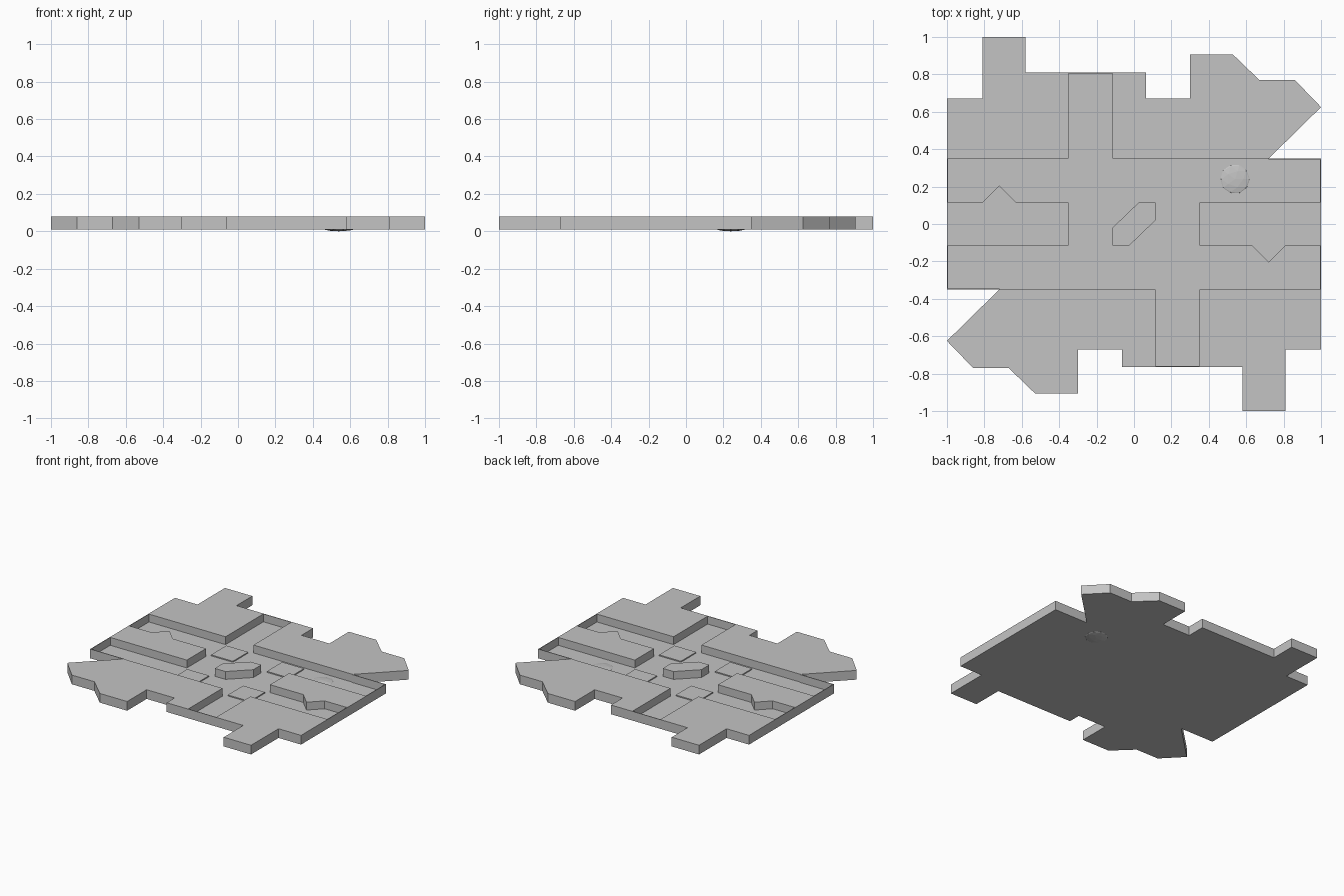
import bpy, bmesh
from mathutils import Matrix, Vector

cube = bpy.data.objects.get("Cube")
if cube:
    bpy.data.objects.remove(cube, do_unlink=True)

BOTTOM, FLOOR, TOP = 0.01, 0.02, 0.08
RIM = 0.005

grey = bpy.data.materials.new("plain_grey")
grey.use_nodes = True
grey.diffuse_color = (0.55, 0.55, 0.55, 1)
grey.node_tree.nodes["Principled BSDF"].inputs["Base Color"].default_value = grey.diffuse_color


def finish(name, bm):
    bmesh.ops.recalc_face_normals(bm, faces=bm.faces)
    mesh = bpy.data.meshes.new(name)
    bm.to_mesh(mesh)
    bm.free()
    mesh.materials.append(grey)
    obj = bpy.data.objects.new(name, mesh)
    bpy.context.collection.objects.link(obj)
    return obj


def slab(name, points, low, high):
    """Extrude a flat outline between two heights."""
    bm = bmesh.new()
    face = bm.faces.new([bm.verts.new((x, y, low)) for x, y in points])
    result = bmesh.ops.extrude_face_region(bm, geom=[face])
    top = [v for v in result["geom"] if isinstance(v, bmesh.types.BMVert)]
    bmesh.ops.translate(bm, verts=top, vec=(0, 0, high - low))
    return finish(name, bm)


def rect(x0, x1, y0, y1):
    return [(x0, y0), (x1, y0), (x1, y1), (x0, y1)]


def turn(points, side):
    return [(x * side, y * side) for x, y in points]


def corner_edge(edge):
    """Stepped outer edge of the block with the square tab."""
    return [(-1, 0.67), (-0.81, 0.67), (-0.81, 1), (-0.58, 1), (-0.58, edge)]


def arrow_edge(edge):
    """Outer edge of the block with the slanted tip."""
    return [(0.065, edge), (0.065, 0.67), (0.3, 0.67), (0.3, 0.905), (0.53, 0.905),
            (0.67, 0.77), (0.86, 0.77), (1, 0.625), (0.72, 0.35)]


# Thin floor following the whole outline
outline = []
for side, edge in ((1, 0.81), (-1, 0.765)):
    outline += turn(corner_edge(edge) + arrow_edge(edge) + [(1, 0.35)], side)
slab("floor", outline, BOTTOM, FLOOR)

# Raised blocks, middle pieces and lane end walls, repeated by a half turn
for side, edge, label in ((1, 0.81, "back"), (-1, 0.765, "front")):
    def part(name, points, low=FLOOR, high=TOP):
        slab(label + "_" + name, turn(points, side), low, high)

    part("tab_block", corner_edge(edge) + [(-0.35, edge), (-0.35, 0.35), (-1, 0.35)])
    part("arrow_block", [(-0.115, 0.35), (-0.115, edge)] + arrow_edge(edge))
    part("spiked_divider", [(-1, -0.115), (-0.35, -0.115), (-0.35, 0.115), (-0.63, 0.115),
                            (-0.72, 0.205), (-0.81, 0.115), (-1, 0.115)])
    part("channel_end", rect(-0.35, -0.115, edge - RIM, edge))
    part("lane_end_outer", rect(-1, RIM - 1, 0.115, 0.35))
    part("lane_end_inner", rect(-1, RIM - 1, -0.35, -0.115))
    part("lane_side", rect(0.72, 1, 0.35 - RIM, 0.35))
    for x in (-0.235, 0.235):
        part("floor_pad", rect(x - 0.092, x + 0.092, 0.143, 0.327), FLOOR, FLOOR + 0.008)

# Six-sided centre island
half = [(-0.115, -0.02), (-0.115, -0.115), (-0.025, -0.115)]
slab("centre_island", half + turn(half, -1), FLOOR, TOP)

# Flattened boulder set through the floor
bm = bmesh.new()
bmesh.ops.create_icosphere(bm, subdivisions=2, radius=1)
bmesh.ops.transform(bm, matrix=Matrix.LocRotScale(
    Vector((0.54, 0.24, 0.015)), None, Vector((0.085, 0.085, 0.015))), verts=bm.verts)
finish("floor_boulder", bm)
